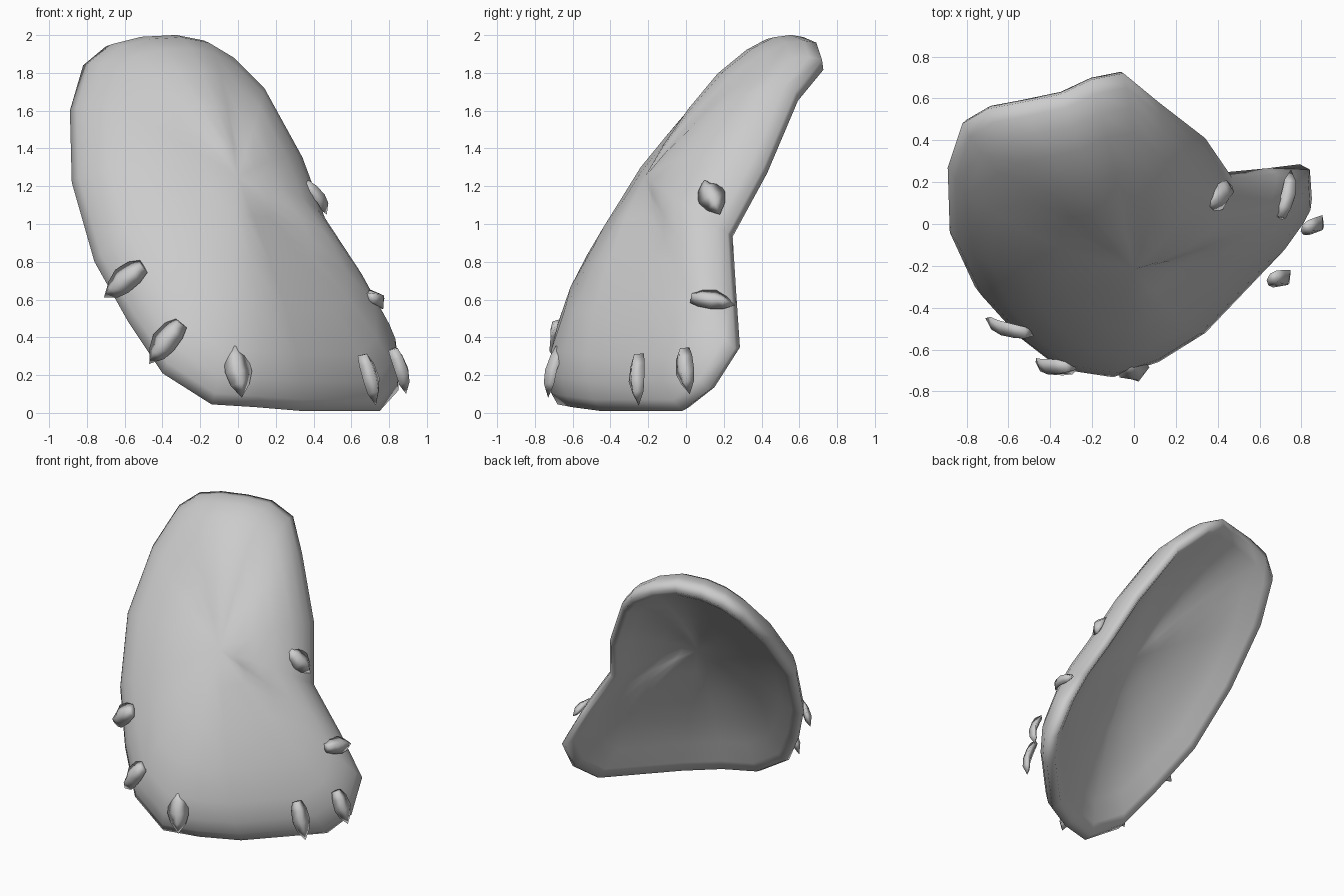
import bpy, bmesh, math
from mathutils import Vector
from mathutils.bvhtree import BVHTree

if "Cube" in bpy.data.objects:
    bpy.data.objects.remove(bpy.data.objects["Cube"])

# Rim of the leaning cupped shell, walked from the top down the left side
RIM = [(-.35, .62, 1.99), (-.54, .58, 1.98), (-.70, .55, 1.94), (-.82, .48, 1.84),
       (-.89, .27, 1.60), (-.88, -.04, 1.22), (-.76, -.30, .80), (-.58, -.50, .48),
       (-.40, -.64, .21), (-.14, -.68, .045), (.10, -.60, .03), (.34, -.45, .01),
       (.75, -.02, .01), (.85, .12, .12), (.84, .26, .34), (.68, .24, .63),
       (.47, .22, .95), (.34, .41, 1.30), (.12, .58, 1.70), (-.05, .72, 1.87),
       (-.20, .69, 1.96)]
CENTRE = Vector((-.10, .09, 1.05))
FACING = Vector((.257, -.81, .525)).normalized()

# Cross-section from front centre, over the lip, to back centre: (scale, bulge)
PROFILE = [(.2, .37), (.42, .34), (.64, .29), (.82, .21), (.92, .14), (.975, .065),
           (1, 0), (.96, -.04), (.90, -.02), (.78, .04), (.6, .10), (.4, .15), (.2, .18)]


def finish(bm, name):
    bmesh.ops.recalc_face_normals(bm, faces=bm.faces)
    mesh = bpy.data.meshes.new(name)
    bm.to_mesh(mesh)
    for p in mesh.polygons:
        p.use_smooth = True
    ob = bpy.data.objects.new(name, mesh)
    bpy.context.collection.objects.link(ob)
    return ob


# Cupped shell
bm = bmesh.new()
rings = [[bm.verts.new(CENTRE + (Vector(p) - CENTRE) * s + FACING * h) for p in RIM]
         for s, h in PROFILE]
n = len(RIM)
for a, b in zip(rings, rings[1:]):
    for i in range(n):
        bm.faces.new((a[i], a[(i + 1) % n], b[(i + 1) % n], b[i]))
for ring, h in ((rings[0], .38), (rings[-1], .19)):
    hub = bm.verts.new(CENTRE + FACING * h)
    for i in range(n):
        bm.faces.new((hub, ring[i], ring[(i + 1) % n]))
bmesh.ops.recalc_face_normals(bm, faces=bm.faces)
tree = BVHTree.FromBMesh(bm)
finish(bm, "cupped_shell")


# Pointed nails: tucked into the shell at the base, tip standing proud
def nail(name, base, tip, width):
    base, tip = Vector(base), Vector(tip)
    loc, normal, _, _ = tree.find_nearest((base + tip) / 2)
    along = tip - base
    side = along.cross(normal).normalized()
    up = side.cross(along).normalized()
    if up.dot(normal) < 0:
        up = -up
    bm = bmesh.new()
    rows = []
    for t, w in ((0, .55), (.2, .9), (.5, 1), (.75, .7)):
        c = base + along * t
        lift = .03 * math.sin(math.pi * t)
        rows.append([bm.verts.new(c + side * (width / 2 * w * k) + up * (lift + d))
                     for k, d in ((-1, -.02), (0, .02), (1, -.02), (0, -.03))])
    for a, b in zip(rows, rows[1:]):
        for i in range(4):
            bm.faces.new((a[i], a[(i + 1) % 4], b[(i + 1) % 4], b[i]))
    bm.faces.new(rows[0])
    end = bm.verts.new(tip)
    for i in range(4):
        bm.faces.new((rows[-1][i], rows[-1][(i + 1) % 4], end))
    finish(bm, name)


NAILS = [((-.51, -.53, .78), (-.71, -.45, .61), .16),
         ((-.31, -.69, .48), (-.47, -.66, .26), .16),
         ((-.02, -.67, .35), (.02, -.73, .08), .15),
         ((.67, -.26, .31), (.73, -.25, .04), .12),
         ((.83, -.02, .34), (.89, .02, .10), .12),
         ((.71, .03, .62), (.75, .26, .57), .12),
         ((.36, .10, 1.22), (.47, .18, 1.05), .15)]
for i, spec in enumerate(NAILS):
    nail(f"nail_{i + 1}", *spec)
